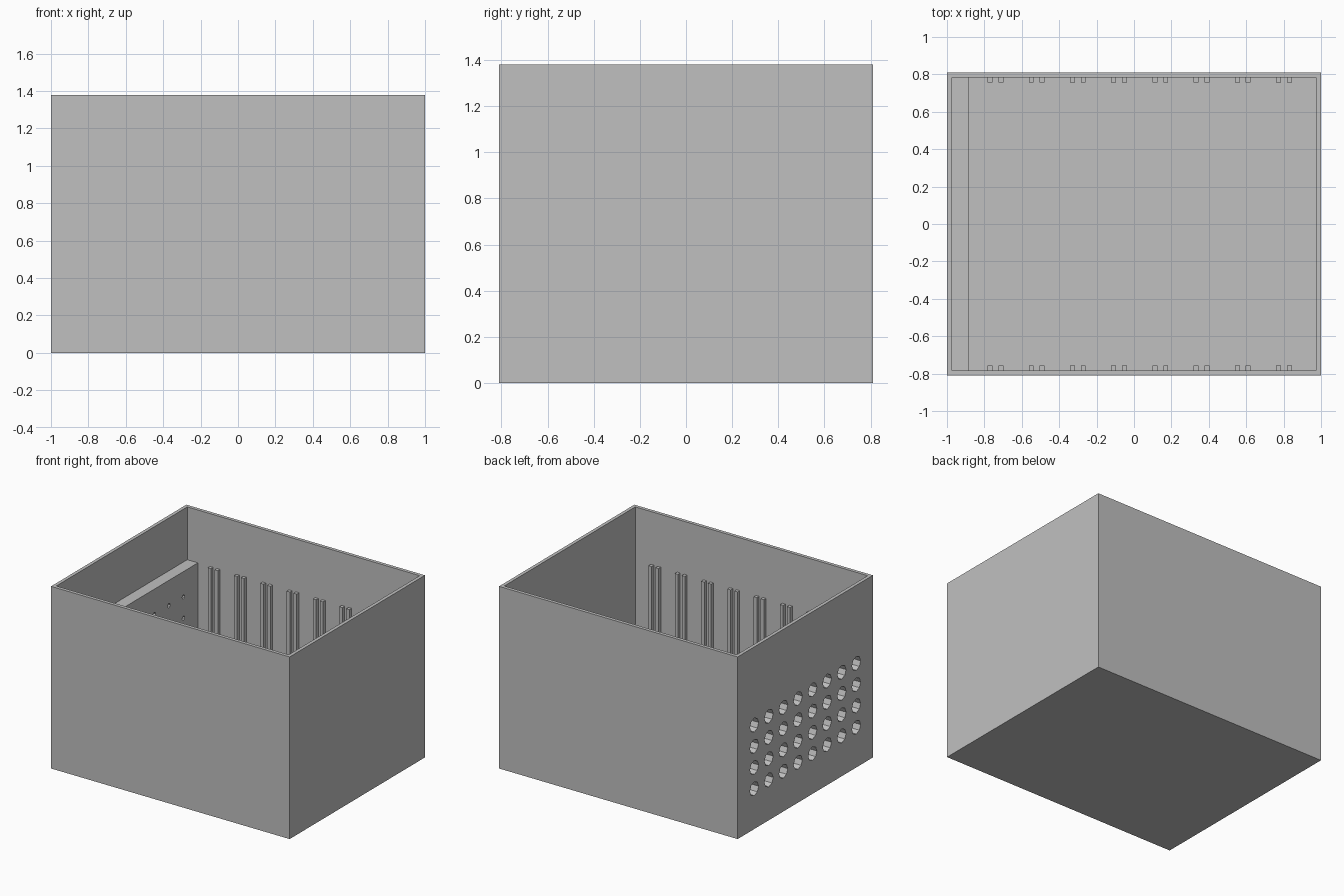
import bpy, bmesh
from math import cos, sin, tau

if "Cube" in bpy.data.objects:
    bpy.data.objects.remove(bpy.data.objects["Cube"], do_unlink=True)

W, D, H = 1.0, 0.81, 1.38        # half width, half depth, height
T = 0.026                        # wall and floor thickness
LEDGE_X, LEDGE_Z = -0.885, 0.98  # inner face and top of the thick end

grey = bpy.data.materials.new("plain grey")
grey.use_nodes = True
grey.diffuse_color = (0.53, 0.53, 0.53, 1)
grey.node_tree.nodes["Principled BSDF"].inputs["Base Color"].default_value = grey.diffuse_color


def make(name, bm):
    bmesh.ops.recalc_face_normals(bm, faces=bm.faces)
    mesh = bpy.data.meshes.new(name)
    bm.to_mesh(mesh)
    bm.free()
    mesh.materials.append(grey)
    ob = bpy.data.objects.new(name, mesh)
    bpy.context.scene.collection.objects.link(ob)
    return ob


def loft(bm, rings):
    """Closed solid through a list of equal-length point rings."""
    loops = [[bm.verts.new(p) for p in ring] for ring in rings]
    n = len(loops[0])
    for a, b in zip(loops, loops[1:]):
        for i in range(n):
            j = (i + 1) % n
            bm.faces.new((a[i], a[j], b[j], b[i]))
    bm.faces.new(loops[0][::-1])
    bm.faces.new(loops[-1])


def box(bm, x0, x1, y0, y1, z0, z1):
    loft(bm, [[(x0, y0, z), (x1, y0, z), (x1, y1, z), (x0, y1, z)] for z in (z0, z1)])


def cut(target, cutter):
    cutter.hide_render = True
    mod = target.modifiers.new("cut", 'BOOLEAN')
    mod.operation, mod.solver, mod.object = 'DIFFERENCE', 'EXACT', cutter
    bpy.context.view_layer.objects.active = target
    bpy.ops.object.modifier_apply(modifier=mod.name)
    bpy.data.objects.remove(cutter, do_unlink=True)


# Outer block
bm = bmesh.new()
box(bm, -W, W, -D, D, 0, H)
body = make("box_body", bm)

# Stepped cavity that leaves the thick ledge at one end
profile = [(LEDGE_X, T), (W - T, T), (W - T, H + 0.1), (T - W, H + 0.1),
           (T - W, LEDGE_Z), (LEDGE_X, LEDGE_Z)]
bm = bmesh.new()
loft(bm, [[(x, y, z) for x, z in profile] for y in (T - D, D - T)])
cut(body, make("cavity_cutter", bm))

# Grid of stepped holes: wide outside, a pinhole inside
bm = bmesh.new()
steps = [(-W - 0.05, 0.052), (-0.915, 0.052), (-0.915, 0.016), (LEDGE_X + 0.03, 0.016)]
for col in range(8):
    for row in range(4):
        cy, cz = (col - 3.5) * 0.1745, 0.305 + row * 0.161
        loft(bm, [[(x, cy + r * cos(tau * k / 8), cz + r * sin(tau * k / 8))
                   for k in range(8)] for x, r in steps])
cut(body, make("hole_cutter", bm))

# Paired guide ribs along both long walls
for name, side in (("front_ribs", -1), ("back_ribs", 1)):
    bm = bmesh.new()
    for pair in range(8):
        for offset in (-0.029, 0.029):
            x = -0.741 + pair * 0.2204 + offset
            y0, y1 = sorted((side * 0.757, side * (D - T / 2)))
            box(bm, x - 0.013, x + 0.013, y0, y1, T / 2, LEDGE_Z)
    make(name, bm)
